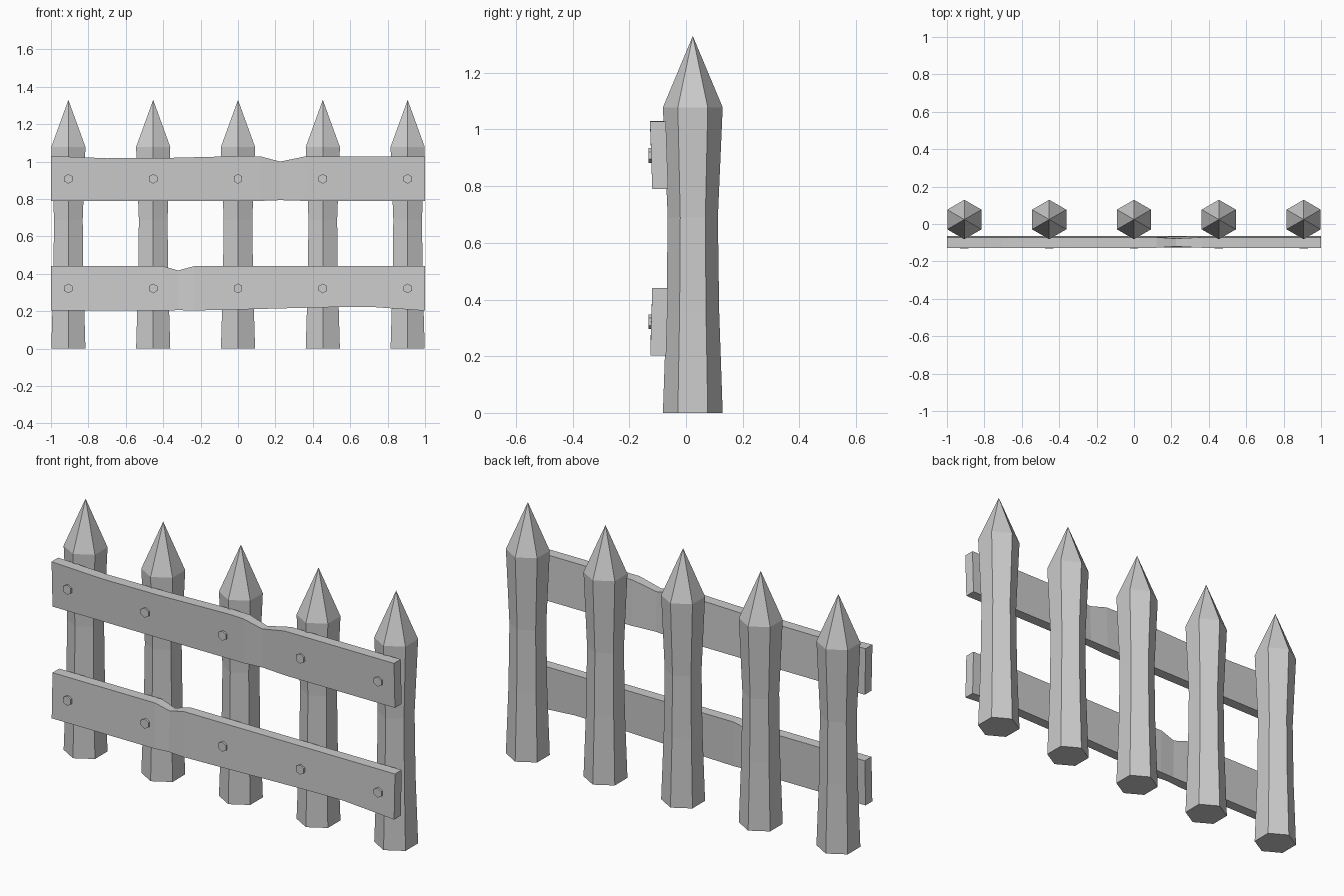
import bpy, bmesh
from math import sin, cos, tau

if "Cube" in bpy.data.objects:
    bpy.data.objects.remove(bpy.data.objects["Cube"])

XS = [-0.907, -0.4535, 0, 0.4535, 0.907]


def make_object(name, rings, tip=None):
    """Skin a stack of matching vertex rings; close with caps or a tip."""
    bm = bmesh.new()
    loops = [[bm.verts.new(p) for p in ring] for ring in rings]
    n = len(loops[0])
    for a, b in zip(loops, loops[1:]):
        for i in range(n):
            j = (i + 1) % n
            bm.faces.new((a[i], a[j], b[j], b[i]))
    bm.faces.new(loops[0][::-1])
    if tip:
        t = bm.verts.new(tip)
        for i in range(n):
            bm.faces.new((loops[-1][i], loops[-1][(i + 1) % n], t))
    else:
        bm.faces.new(loops[-1])
    bmesh.ops.recalc_face_normals(bm, faces=bm.faces)
    me = bpy.data.meshes.new(name)
    bm.to_mesh(me)
    bm.free()
    ob = bpy.data.objects.new(name, me)
    bpy.context.collection.objects.link(ob)
    return ob


# Waisted hexagonal posts with pointed tops
POST = [(0, 0.1055), (0.36, 0.093), (0.69, 0.0885), (1.078, 0.1055)]
for x in XS:
    rings = [[(x + r * sin(k * tau / 6), 0.024 + r * cos(k * tau / 6), z)
              for k in range(6)] for z, r in POST]
    make_object("post", rings, tip=(x, 0.024, 1.33))


# Rails: stations of (x, bottom z, top z, thinning at the worn notch)
def rail(name, stations, y_bottom, y_top, depth=0.056):
    rings = []
    for x, lo, hi, d in stations:
        rings.append([(x, y_bottom + d * 0.6, lo), (x, y_top + d, hi),
                      (x, y_top + depth - d, hi),
                      (x, y_bottom + depth - d * 0.6, lo)])
    make_object(name, rings)


rail("upper_rail", [(-1, 0.79, 1.03, 0), (-0.7, 0.79, 1.018, 0),
                    (-0.37, 0.79, 1.02, 0), (0.03, 0.79, 1.03, 0),
                    (0.12, 0.79, 1.028, 0), (0.225, 0.794, 1.0, 0.007),
                    (0.36, 0.79, 1.028, 0), (1, 0.79, 1.028, 0)],
     -0.119, -0.127)
rail("lower_rail", [(-1, 0.203, 0.441, 0), (-0.4, 0.203, 0.441, 0),
                    (-0.32, 0.206, 0.418, 0.007), (-0.235, 0.204, 0.441, 0),
                    (0.03, 0.21, 0.441, 0), (0.45, 0.221, 0.441, 0),
                    (0.7, 0.224, 0.441, 0), (1, 0.203, 0.441, 0)],
     -0.126, -0.119)

# Hexagonal bolt heads
for z in (0.908, 0.322):
    for x in XS:
        rings = [[(x + 0.026 * sin(k * tau / 6), y, z + 0.026 * cos(k * tau / 6))
                  for k in range(6)] for y in (-0.132, -0.112)]
        make_object("bolt", rings)
